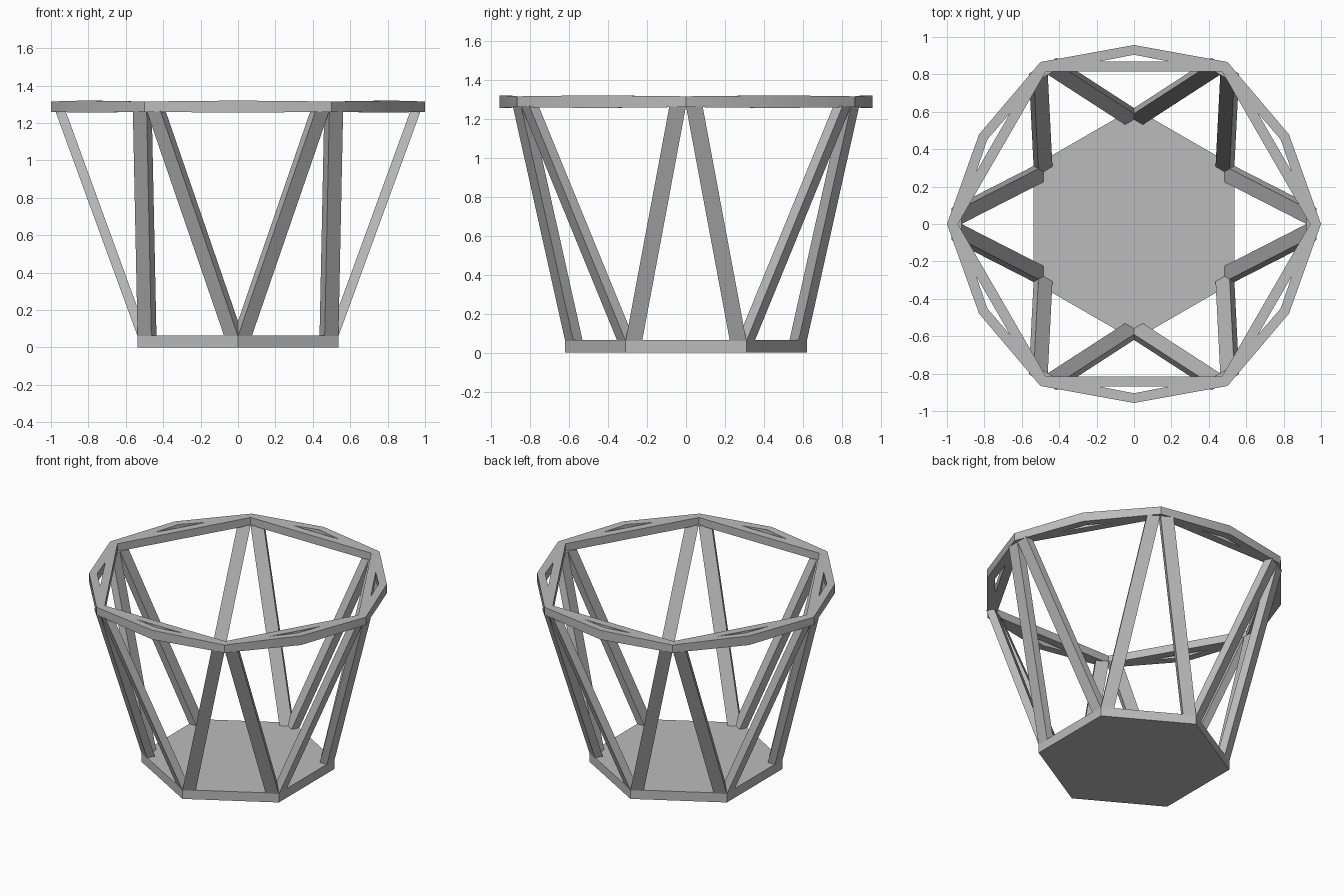
import bpy, bmesh, math
from mathutils import Matrix, Vector

cube = bpy.data.objects.get("Cube")
if cube:
    bpy.data.objects.remove(cube)

grey = bpy.data.materials.new("mid grey")
grey.use_nodes = True
colour = (0.5, 0.5, 0.5, 1)
grey.diffuse_color = colour
grey.node_tree.nodes["Principled BSDF"].inputs["Base Color"].default_value = colour

BASE_TOP, RIM_LOW, RIM_HIGH = 0.065, 1.26, 1.315
BASE_R = 0.62
BASE_FLAT = BASE_R * math.cos(math.pi / 6)


def finish(bm, name):
    bmesh.ops.recalc_face_normals(bm, faces=bm.faces)
    mesh = bpy.data.meshes.new(name)
    bm.to_mesh(mesh)
    bm.free()
    mesh.materials.append(grey)
    ob = bpy.data.objects.new(name, mesh)
    bpy.context.collection.objects.link(ob)
    return ob


def turn(i):
    return Matrix.Rotation(math.radians(60 * i), 4, 'Z')


# Hexagonal floor plate, with corners on the front and back
bm = bmesh.new()
bmesh.ops.create_cone(bm, cap_ends=True, segments=6, radius1=BASE_R, radius2=BASE_R, depth=BASE_TOP,
                      matrix=Matrix.Translation((0, 0, BASE_TOP / 2)))
for v in bm.verts:  # put one corner exactly on the y axis
    a = round((math.degrees(math.atan2(v.co.y, v.co.x)) - 30) / 60) * 60 + 30
    v.co.x, v.co.y = BASE_R * math.cos(math.radians(a)), BASE_R * math.sin(math.radians(a))
finish(bm, "floor_plate")

# Rim: six straight bars, each with an outward chevron around a slim triangular opening
points = {
    "corner_l": (-0.5, 0.866, 0), "corner_r": (0.5, 0.866, 0), "peak": (0, 0.957, 0.005),
    "inner_l": (-0.471, 0.815, 0), "inner_r": (0.471, 0.815, 0),
    "hole_l": (-0.18, 0.87, 0), "hole_r": (0.18, 0.87, 0), "hole_peak": (0, 0.905, 0.005),
}
faces = ["inner_l inner_r hole_r hole_l", "inner_l hole_l corner_l", "inner_r corner_r hole_r",
         "corner_l hole_l hole_peak peak", "corner_r peak hole_peak hole_r"]
bm = bmesh.new()
for i in range(6):
    verts = {k: bm.verts.new(turn(i) @ Vector((x, y, RIM_LOW - lift))) for k, (x, y, lift) in points.items()}
    for f in faces:
        bm.faces.new([verts[k] for k in f.split()])
bmesh.ops.remove_doubles(bm, verts=bm.verts, dist=0.003)
ext = bmesh.ops.extrude_face_region(bm, geom=bm.faces[:], use_keep_orig=True)
for v in ext["geom"]:
    if isinstance(v, bmesh.types.BMVert):
        v.co.z = RIM_LOW + RIM_HIGH - v.co.z
rim = finish(bm, "rim")
bpy.ops.object.select_all(action='DESELECT')
rim.select_set(True)
bpy.context.view_layer.objects.active = rim
bpy.ops.object.shade_smooth_by_angle(angle=math.radians(30))


# Struts: pairs leaning together from a floor edge up to a rim corner
def strut(name, i, side):
    width, depth = 0.085, 0.055
    bm = bmesh.new()
    rings = []
    for out, edge, z in ((BASE_FLAT, BASE_R / 2 - width, BASE_TOP - 0.005), (0.977, 0, RIM_LOW + 0.005)):
        rings.append([bm.verts.new(turn(i) @ Vector((out - d, side * (edge + w), z)))
                      for d, w in ((0, 0), (0, width), (depth, width), (depth, 0))])
    low, high = rings
    bm.faces.new(low)
    bm.faces.new(high)
    for k in range(4):
        n = (k + 1) % 4
        bm.faces.new((low[k], low[n], high[n], high[k]))
    finish(bm, name)


for i in range(6):
    strut(f"strut_{i + 1}_a", i, 1)
    strut(f"strut_{i + 1}_b", i, -1)
